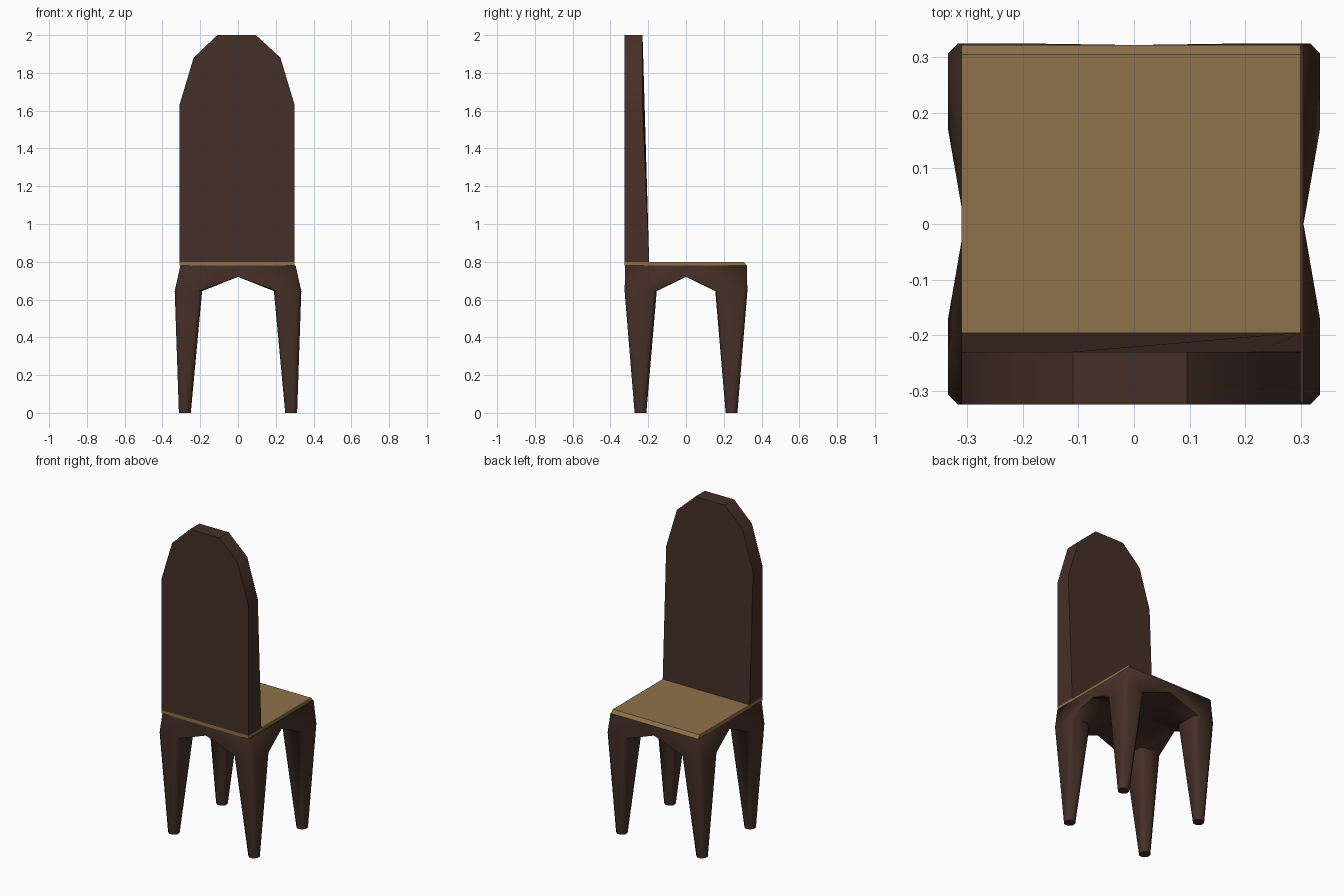
import bpy, bmesh, math

if "Cube" in bpy.data.objects:
    bpy.data.objects.remove(bpy.data.objects["Cube"])

def material(name, rgb):
    m = bpy.data.materials.new(name)
    m.diffuse_color = (*rgb, 1)
    m.use_nodes = True
    m.node_tree.nodes["Principled BSDF"].inputs["Base Color"].default_value = m.diffuse_color
    return m

WOOD = material("dark brown wood", (0.060, 0.029, 0.020))
TAN = material("tan cushion", (0.275, 0.168, 0.068))

def make(name, verts, faces, mat, angle=None):
    me = bpy.data.meshes.new(name)
    me.from_pydata(verts, [], faces)
    bm = bmesh.new()
    bm.from_mesh(me)
    bmesh.ops.remove_doubles(bm, verts=bm.verts, dist=1e-4)
    bmesh.ops.recalc_face_normals(bm, faces=bm.faces)
    bm.to_mesh(me)
    bm.free()
    ob = bpy.data.objects.new(name, me)
    bpy.context.collection.objects.link(ob)
    me.materials.append(mat)
    if angle:
        bpy.context.view_layer.objects.active = ob
        ob.select_set(True)
        bpy.ops.object.shade_smooth_by_angle(angle=math.radians(angle))
        ob.select_set(False)
    return ob

def prism(name, outline, y_pair, mat, angle=None):
    # outline in x/z, extruded between two depths given per height
    n = len(outline)
    verts = [(x, y_pair(z)[k], z) for k in (0, 1) for x, z in outline]
    faces = [list(range(n)), list(range(n, 2 * n))]
    faces += [(i, (i + 1) % n, n + (i + 1) % n, n + i) for i in range(n)]
    return make(name, verts, faces, mat, angle)

def octagon(x0, x1, y0, y1, c, z):
    return [(x0, y0 + c, z), (x0 + c, y0, z), (x1 - c, y0, z), (x1, y0 + c, z),
            (x1, y1 - c, z), (x1 - c, y1, z), (x0 + c, y1, z), (x0, y1 - c, z)]

# Legs and arched apron: one quarter, mirrored to the other corners
foot = octagon(0.25, 0.313, 0.21, 0.272, 0.018, 0)
knee = octagon(0.19, 0.335, 0.155, 0.325, 0.018, 0.645)
extra = [(0, 0.322, 0.72), (0, 0.17, 0.72),        # 16, 17 middle of front arch
         (0.305, 0, 0.72), (0.19, 0, 0.72),        # 18, 19 middle of side arch
         (0, 0, 0.72),                             # 20 underside centre
         (0, 0.322, 0.78), (0.305, 0.322, 0.78), (0.305, 0, 0.78), (0, 0, 0.78)]
quarter = foot + knee + extra
qf = [tuple(range(8))] + [(i, (i + 1) % 8, 8 + (i + 1) % 8, 8 + i) for i in range(8)]
qf += [(8, 9, 19, 20), (8, 20, 17), (9, 10, 18, 19), (10, 11, 18),   # underside
       (8, 17, 16, 15), (15, 16, 14),
       (18, 11, 23), (11, 12, 22, 23), (12, 13, 22),                 # outer walls
       (13, 14, 22), (14, 16, 21), (14, 21, 22),
       (21, 22, 23, 24)]                                             # top
verts, faces = [], []
for sx in (1, -1):
    for sy in (1, -1):
        o = len(verts)
        verts += [(x * sx, y * sy, z) for x, y, z in quarter]
        step = 1 if sx * sy > 0 else -1
        faces += [tuple(o + i for i in f)[::step] for f in qf]
make("legs_and_apron", verts, faces, WOOD, 50)

# Thin seat with a small bevel along its free edge
L, R = -0.31, 0.30
prism("seat", [(L, 0.78), (R, 0.78), (R, 0.80), (L, 0.80)],
      lambda z: (-0.325, 0.322 if z < 0.79 else 0.305), TAN)

# Tall backrest with clipped round top; thicker towards the seat
half = [(L, 0.80), (L, 1.63), (-0.235, 1.88), (-0.11, 2.0),
        (0.095, 2.0), (0.225, 1.88), (R, 1.63), (R, 0.80)]
prism("backrest", half,
      lambda z: (-0.325, -0.23 + 0.035 * max(0, (1.63 - z) / 0.83)), WOOD, 40)
